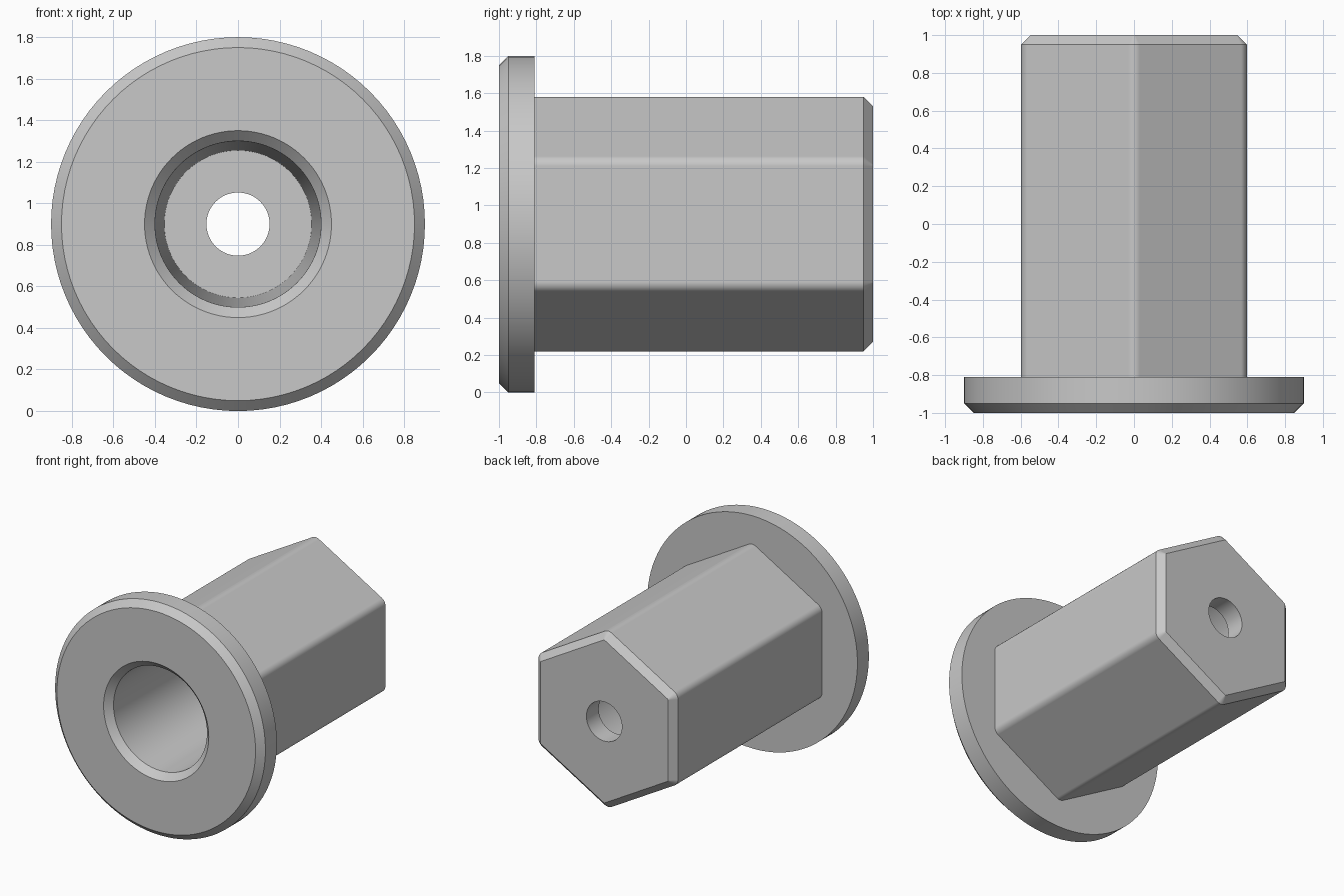
import bpy, bmesh, math

cube = bpy.data.objects.get("Cube")
if cube:
    bpy.data.objects.remove(cube, do_unlink=True)

CENTRE_Z = 0.9
CHAMFER = 0.05

grey = bpy.data.materials.new("plain_grey")
grey.use_nodes = True
colour = (0.58, 0.58, 0.58, 1)
grey.diffuse_color = colour
grey.node_tree.nodes["Principled BSDF"].inputs["Base Color"].default_value = colour


def circle(radius, count=96):
    return [(radius * math.cos(math.tau * i / count),
             radius * math.sin(math.tau * i / count)) for i in range(count)]


def rounded_hexagon(apothem, fillet, steps=6):
    """Hexagon with a point up and rounded corners."""
    reach = (apothem - fillet) / math.cos(math.pi / 6)
    points = []
    for side in range(6):
        corner = math.radians(90 + 60 * side)
        for i in range(steps + 1):
            turn = corner + math.radians(60) * (i / steps - 0.5)
            points.append((reach * math.cos(corner) + fillet * math.cos(turn),
                           reach * math.sin(corner) + fillet * math.sin(turn)))
    return points


def loft(name, sections):
    """Closed solid through (y, outline) sections along the y axis."""
    bm = bmesh.new()
    rings = [[bm.verts.new((x, y, z + CENTRE_Z)) for x, z in outline]
             for y, outline in sections]
    for a, b in zip(rings, rings[1:]):
        for i in range(len(a)):
            j = (i + 1) % len(a)
            bm.faces.new((a[i], a[j], b[j], b[i]))
    bm.faces.new(rings[0])
    bm.faces.new(rings[-1])
    bmesh.ops.recalc_face_normals(bm, faces=bm.faces)
    mesh = bpy.data.meshes.new(name)
    bm.to_mesh(mesh)
    bm.free()
    mesh.materials.append(grey)
    obj = bpy.data.objects.new(name, mesh)
    bpy.context.collection.objects.link(obj)
    return obj


def combine(target, other, operation):
    mod = target.modifiers.new(operation.lower(), "BOOLEAN")
    mod.operation = operation
    mod.solver = "EXACT"
    mod.object = other
    bpy.context.view_layer.objects.active = target
    bpy.ops.object.modifier_apply(modifier=mod.name)
    bpy.data.objects.remove(other, do_unlink=True)


# Hexagonal shank with a chamfered back end
bushing = loft("hexagonal_flanged_bushing", [
    (-0.9, rounded_hexagon(0.597, 0.06)),
    (1 - CHAMFER, rounded_hexagon(0.597, 0.06)),
    (1, rounded_hexagon(0.597 - CHAMFER, 0.06 - CHAMFER))])

# Round flange with a chamfered front rim
flange = loft("flange", [
    (-1, circle(0.9 - CHAMFER)),
    (-1 + CHAMFER, circle(0.9)),
    (-0.81, circle(0.9))])
combine(bushing, flange, "UNION")

# Tapered bore with a chamfered mouth, then a small hole through the back wall
bore = loft("bore_cutter", [
    (-1.05, circle(0.5)),
    (-1 + CHAMFER, circle(0.4)),
    (0.85, circle(0.355)),
    (0.85, circle(0.152)),
    (1.1, circle(0.152))])
combine(bushing, bore, "DIFFERENCE")

# Smooth round walls, crisp edges
bpy.ops.object.select_all(action="DESELECT")
bushing.select_set(True)
bpy.context.view_layer.objects.active = bushing
bpy.ops.object.shade_smooth_by_angle(angle=math.radians(25))
weighted = bushing.modifiers.new("weighted_normals", "WEIGHTED_NORMAL")
weighted.keep_sharp = True
